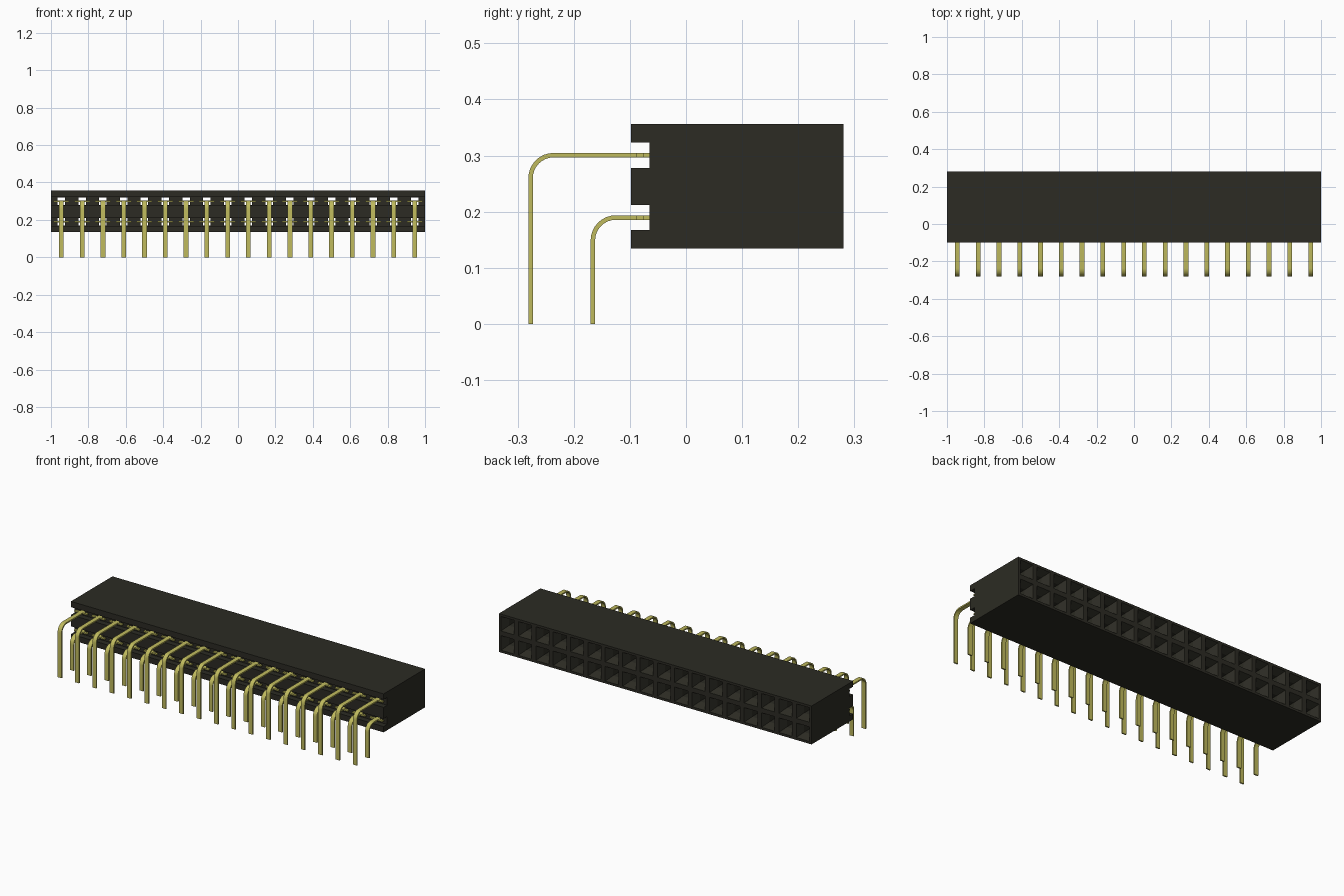
import bpy, bmesh, math

cube = bpy.data.objects.get("Cube")
if cube:
    bpy.data.objects.remove(cube, do_unlink=True)

COLUMNS = 18
PITCH = 2 / COLUMNS
FRONT, FLOOR, BACK = -0.098, -0.065, 0.281      # body depths and groove floor
BOTTOM, TOP = 0.134, 0.134 + 2 * PITCH
ROWS = [BOTTOM + PITCH / 2, BOTTOM + PITCH * 1.5]
GROOVE = 0.0225                                # half height of a front groove
COLUMN_X = [(i + 0.5) * PITCH - 1 for i in range(COLUMNS)]


def material(name, rgb, roughness):
    m = bpy.data.materials.new(name)
    m.use_nodes = True
    m.diffuse_color = (*rgb, 1)
    node = m.node_tree.nodes["Principled BSDF"]
    node.inputs["Base Color"].default_value = (*rgb, 1)
    node.inputs["Roughness"].default_value = roughness
    return m


def finish(name, bm, mat):
    bmesh.ops.remove_doubles(bm, verts=bm.verts, dist=1e-5)
    bmesh.ops.recalc_face_normals(bm, faces=bm.faces)
    mesh = bpy.data.meshes.new(name)
    bm.to_mesh(mesh)
    bm.free()
    mesh.materials.append(mat)
    ob = bpy.data.objects.new(name, mesh)
    bpy.context.collection.objects.link(ob)
    return ob


def loft(bm, loops):
    """Bridge consecutive closed loops of points with quads."""
    rings = [[bm.verts.new(p) for p in loop] for loop in loops]
    for a, b in zip(rings, rings[1:]):
        for i in range(len(a)):
            j = (i + 1) % len(a)
            bm.faces.new((a[i], a[j], b[j], b[i]))
    return rings


def rect(x, z, half_w, half_h, y):
    return [(x + sx * half_w, y, z + sz * half_h)
            for sx, sz in ((-1, -1), (1, -1), (1, 1), (-1, 1))]


black = material("black plastic", (0.025, 0.024, 0.017), 0.6)
gold = material("gold contact", (0.52, 0.49, 0.11), 0.4)

# Housing shell: E-shaped side profile with two long grooves in the front
bm = bmesh.new()
profile = [(BACK, BOTTOM), (FRONT, BOTTOM)]
for z in ROWS:
    profile += [(FRONT, z - GROOVE), (FLOOR, z - GROOVE),
                (FLOOR, z + GROOVE), (FRONT, z + GROOVE)]
profile += [(FRONT, TOP), (BACK, TOP)]
ends = [[bm.verts.new((x, y, z)) for y, z in profile] for x in (-1, 1)]
for end in ends:
    bm.faces.new(end)
for i, (y, z) in enumerate(profile):
    j = (i + 1) % len(profile)
    # the socket cells below fill the back and the groove floors
    if y == profile[j][0] and y in (BACK, FLOOR):
        continue
    bm.faces.new((ends[0][i], ends[0][j], ends[1][j], ends[1][i]))

# Socket cells: funnel mouth at the back, square hole through to the groove
for x in COLUMN_X:
    for z in ROWS:
        loft(bm, [rect(x, z, PITCH / 2, PITCH / 2, BACK),
                  rect(x, z, 0.042, 0.042, BACK),
                  rect(x, z, 0.02, 0.02, BACK - 0.04),
                  rect(x, z, 0.02, 0.02, FLOOR),
                  rect(x, z, PITCH / 2, GROOVE, FLOOR)])
finish("housing", bm, black)


# Bent pins with small retaining wings
def pin_row(name, row_z, leg_y, half_w=0.0125, half_t=0.004, radius=0.041):
    path = [(FLOOR + 0.002, row_z, 0, 1)]       # y, z and normal of each station
    for k in range(9):
        a = math.pi / 2 * k / 8
        n = (-math.sin(a), math.cos(a))
        path.append((leg_y + radius + radius * n[0],
                     row_z - radius + radius * n[1], *n))
    path.append((leg_y, 0, -1, 0))
    bm = bmesh.new()
    for x in COLUMN_X:
        loops = [[(x + sx * half_w, y + st * half_t * ny, z + st * half_t * nz)
                  for sx, st in ((-1, -1), (1, -1), (1, 1), (-1, 1))]
                 for y, z, ny, nz in path]
        rings = loft(bm, loops)
        bm.faces.new(rings[0])
        bm.faces.new(rings[-1])
        for side in (-1, 1):
            wing = loft(bm, [rect(x + side * 0.027, row_z, 0.0145, half_t, y)
                             for y in (-0.088, -0.075)])
            for ring in wing:
                bm.faces.new(ring)
    ob = finish(name, bm, gold)
    bpy.ops.object.select_all(action="DESELECT")
    ob.select_set(True)
    bpy.context.view_layer.objects.active = ob
    bpy.ops.object.shade_smooth_by_angle(angle=math.radians(30))


pin_row("lower_pins", ROWS[0], -0.166)
pin_row("upper_pins", ROWS[1], -0.277)
